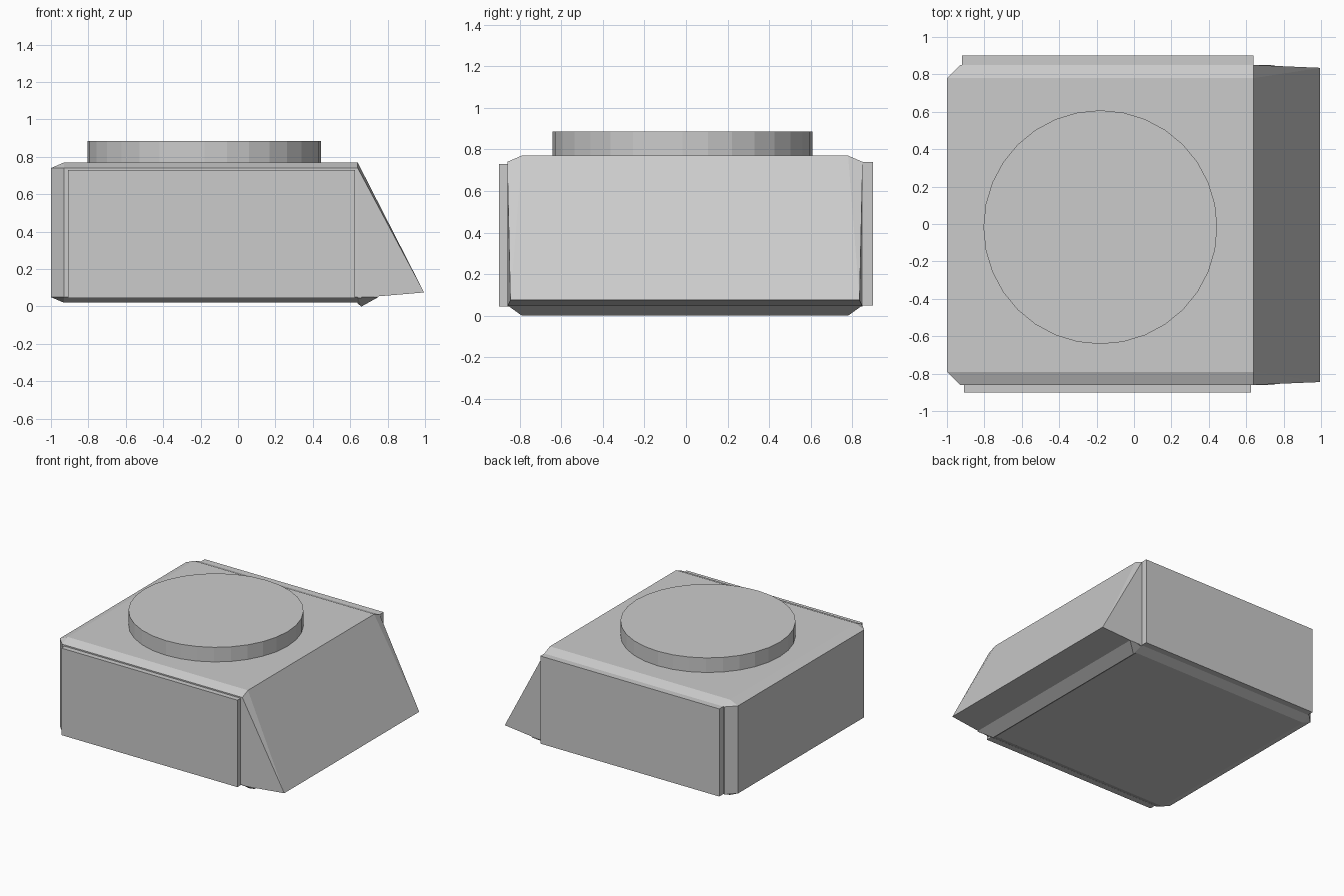
import bpy, bmesh

if "Cube" in bpy.data.objects:
    bpy.data.objects.remove(bpy.data.objects["Cube"])

YC = -0.005  # side-to-side centre of the body


def hull(name, half_points):
    """Convex solid from points mirrored front to back."""
    bm = bmesh.new()
    for x, y, z in half_points:
        for s in (-1, 1):
            bm.verts.new((x, YC + s * y, z))
    res = bmesh.ops.convex_hull(bm, input=bm.verts)
    unused = {g for g in res["geom_interior"] + res["geom_unused"]
              if isinstance(g, bmesh.types.BMVert) and g.is_valid}
    bmesh.ops.delete(bm, geom=list(unused), context='VERTS')
    bmesh.ops.dissolve_limit(bm, angle_limit=0.01, verts=bm.verts, edges=bm.edges)
    bmesh.ops.recalc_face_normals(bm, faces=bm.faces)
    mesh = bpy.data.meshes.new(name)
    bm.to_mesh(mesh)
    bm.free()
    ob = bpy.data.objects.new(name, mesh)
    bpy.context.collection.objects.link(ob)
    return ob


def box(name, lo, hi):
    bpy.ops.mesh.primitive_cube_add(size=1, location=[(a + b) / 2 for a, b in zip(lo, hi)])
    ob = bpy.context.object
    ob.name = name
    ob.scale = [b - a for a, b in zip(lo, hi)]


# Chamfered main body
rim = [(-1, 0.785), (-0.93, 0.855), (0.64, 0.855)]
cap = [(-0.93, 0.785), (0.64, 0.785)]
hull("body", [(x, y, z) for z in (0.05, 0.74) for x, y in rim]
     + [(x, y, z) for z in (0.02, 0.77) for x, y in cap])

# Sloped nose on the right end
hull("sloped_nose", [(0.64, 0.785, 0.77), (0.64, 0.855, 0.74),
                     (0.64, 0.855, 0.045), (0.995, 0.84, 0.075)])

# Ridge under the nose
hull("bottom_ridge", [(0.64, 0.855, 0.05), (0.75, 0.855, 0.05),
                      (0.64, 0.785, 0.015), (0.66, 0.785, 0.0)])

# Raised side panels
box("front_panel", (-0.91, -0.90, 0.045), (0.625, -0.85, 0.73))
box("back_panel", (-0.92, 0.84, 0.05), (0.64, 0.90, 0.74))

# Round disc on top
bpy.ops.mesh.primitive_cylinder_add(vertices=32, radius=0.625, depth=0.125,
                                    location=(-0.18, -0.017, 0.8225))
bpy.context.object.name = "top_disc"
